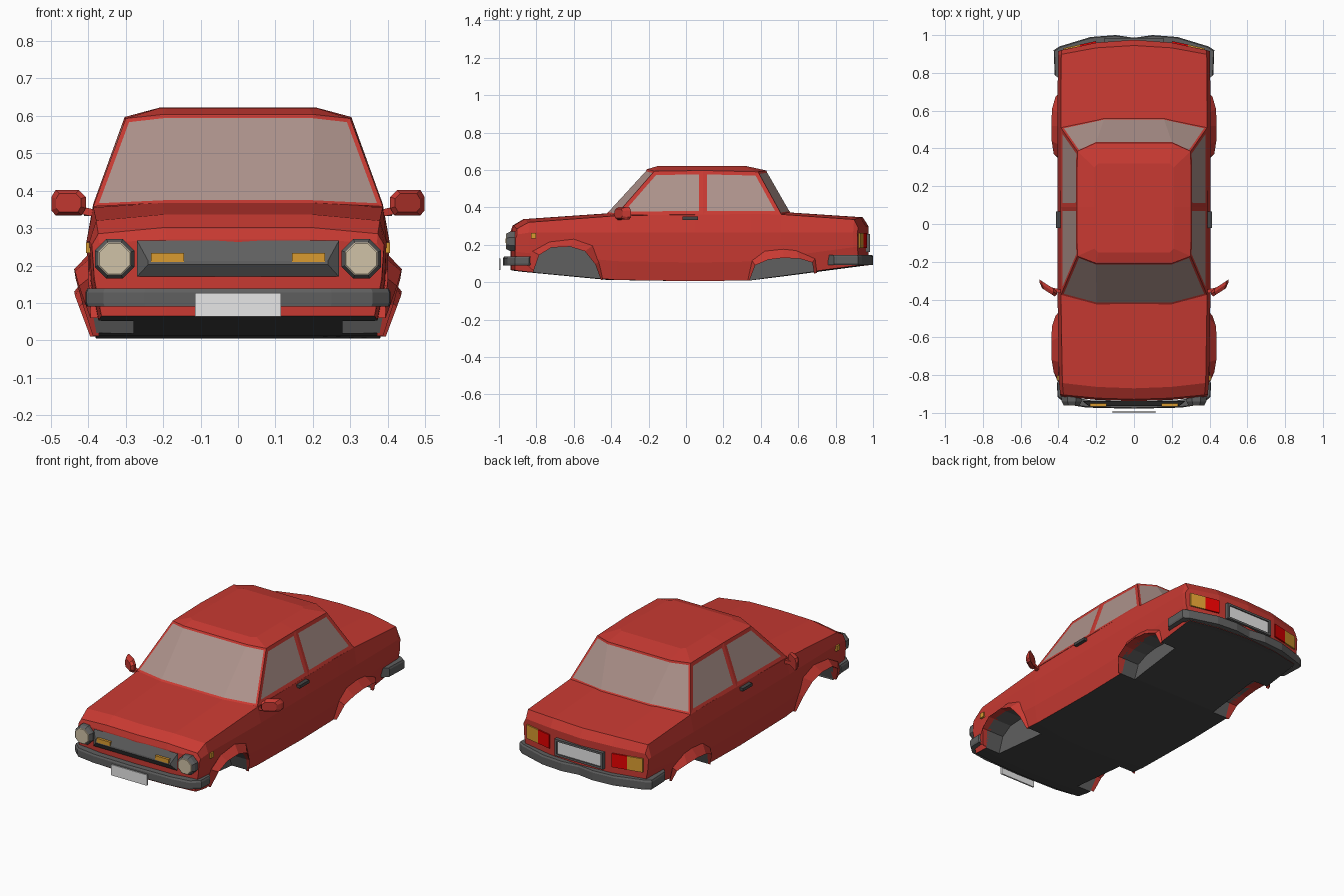
import bpy, bmesh, math

if "Cube" in bpy.data.objects:
    bpy.data.objects.remove(bpy.data.objects["Cube"])

def mat(name, r, g, b):
    m = bpy.data.materials.new(name)
    m.diffuse_color = (r, g, b, 1)
    m.use_nodes = True
    m.node_tree.nodes["Principled BSDF"].inputs["Base Color"].default_value = m.diffuse_color
    return m

RED = mat("red_paint", 0.58, 0.042, 0.032)
GLASS = mat("window_glass", 0.42, 0.29, 0.26)
GREY = mat("grey_trim", 0.115, 0.115, 0.115)
DARK = mat("dark_underside", 0.06, 0.06, 0.06)
PLATE = mat("plate_grey", 0.80, 0.80, 0.80)
LENS = mat("lamp_cream", 0.63, 0.54, 0.39)
AMBER = mat("amber_lens", 0.70, 0.33, 0.03)
TAIL = mat("tail_red", 0.80, 0.0, 0.0)

def make(name, verts, faces, *mats):
    me = bpy.data.meshes.new(name)
    me.from_pydata(verts, [], faces)
    for m in mats:
        me.materials.append(m)
    bm = bmesh.new()
    bm.from_mesh(me)
    bmesh.ops.recalc_face_normals(bm, faces=bm.faces)
    bm.to_mesh(me)
    bm.free()
    ob = bpy.data.objects.new(name, me)
    bpy.context.collection.objects.link(ob)
    return ob

def loft(name, rings, *mats, caps=True):
    n = len(rings[0])
    faces = [(r * n + i, r * n + (i + 1) % n, (r + 1) * n + (i + 1) % n, (r + 1) * n + i)
             for r in range(len(rings) - 1) for i in range(n)]
    if caps:
        faces += [tuple(range(n)), tuple(range((len(rings) - 1) * n, len(rings) * n))]
    return make(name, [p for r in rings for p in r], faces, *mats)

def slab(name, x0, x1, z0, z1, yf, d0, d1, m):
    """Block following a surface y = yf(x), from offset d0 to d1."""
    ring = lambda d: [(x, yf(x) + d, z) for x, z in ((x0, z0), (x1, z0), (x1, z1), (x0, z1))]
    return loft(name, [ring(d0), ring(d1)], m)

# --- lower body: cross-sections along y (y, bow, floor z, shoulder z, top z, width)
stations = [(-.938, .025, .065, .26, .27, .96), (-.928, .025, .062, .285, .302, .965),
            (-.87, .03, .055, .32, .337, .98), (-.42, .05, .012, .355, .368, 1),
            (.05, 0, .005, .362, .37, 1), (.35, 0, .01, .365, .373, 1),
            (.55, -.04, .035, .362, .373, 1), (.945, -.05, .087, .335, .347, .995),
            (.975, -.058, .09, .29, .30, .99)]
verts, faces = [], []
for y, bow, zb, zs, zt, w in stations:
    half = [(0, zb), (.2, zb), (.38, zb), (.4, zb + .1), (.405, min(.265, zs - .03)),
            (.387, zs), (.2, zt), (0, zt)]
    full = half + [(-x, z) for x, z in half[-2:0:-1]]
    verts += [(x * w, y + bow * (x / .4) ** 2, z) for x, z in full]
N = 14
for s in range(len(stations) - 1):
    for i in range(N):
        j = (i + 1) % N
        faces.append((s * N + i, s * N + j, s * N + N + j, s * N + N + i))
for base in (0, (len(stations) - 1) * N):
    for f in ([0, 1, 6, 7], [1, 2, 3, 4, 5, 6]):
        faces.append([base + i for i in f])
        faces.append([base + (N - i) % N for i in f])
body = make("car_body", verts, faces, RED, DARK, GREY)
for p in body.data.polygons:
    p.material_index = 1 if p.normal.z < -.8 else 0

# --- wheel wells cut into the body
front_arch = [(-.815, .06), (-.785, .145), (-.72, .185), (-.62, .19), (-.54, .165), (-.485, .095), (-.455, .012)]
rear_arch = [(.34, .01), (.37, .09), (.44, .12), (.52, .13), (.61, .125), (.675, .105), (.685, .045)]
cv, cf = [], []
for arch in (front_arch, rear_arch):
    prof = [(arch[0][0], -.1)] + arch + [(arch[-1][0], -.1)]
    n = len(prof)
    for s in (1, -1):
        b = len(cv)
        cv += [(s * x, y, z) for x in (.28, .55) for y, z in prof]
        cf += [(b + i, b + (i + 1) % n, b + n + (i + 1) % n, b + n + i) for i in range(n)]
        cf += [tuple(range(b, b + n)), tuple(range(b + n, b + 2 * n))]
cutter = make("wheel_well_cutter", cv, cf, RED, DARK, GREY)
for p in cutter.data.polygons:
    p.material_index = 2
cutter.hide_render = True
mod = body.modifiers.new("wells", 'BOOLEAN')
mod.operation, mod.solver, mod.object = 'DIFFERENCE', 'EXACT', cutter
bpy.context.view_layer.objects.active = body
bpy.ops.object.modifier_apply(modifier="wells")
bpy.data.objects.remove(cutter)

# --- fender flares around the wells
front_out = [(-.86, .10), (-.82, .165), (-.73, .215), (-.60, .23), (-.50, .195), (-.465, .11), (-.445, .012)]
rear_out = [(.33, .01), (.35, .12), (.42, .168), (.52, .178), (.59, .17), (.69, .125), (.70, .05)]
bulge = [.395, .425, .436, .438, .434, .415, .388]
for name, arch, out in (("front_flare", front_arch, front_out), ("rear_flare", rear_arch, rear_out)):
    for s in (1, -1):
        v = []
        for (ya, za), (yo, zo), x in zip(arch, out, bulge):
            xo = min(.4, .378 + zo * .15)
            v += [(s * xo, yo, zo), (s * x, ya, za), (s * .372, ya, za)]
        f = [(3 * i + k, 3 * i + k + 1, 3 * i + k + 4, 3 * i + k + 3) for i in range(6) for k in (0, 1)]
        make(name, v, f, RED)

# --- cabin: columns of base, window top and roof points
cols = [((.2, -.425, .367), (.2, -.208, .604), (.19, -.15, .621)),
        ((.387, -.375, .358), (.3, -.17, .593), (.21, -.13, .621)),
        ((.388, .09, .362), (.303, .09, .597), (.21, .09, .622)),
        ((.387, .51, .362), (.3, .385, .59), (.21, .30, .621)),
        ((.16, .56, .37), (.2, .43, .597), (.19, .32, .621))]
cols += [tuple((-x, y, z) for x, y, z in c) for c in reversed(cols)]
cabin = loft("cabin", [[c[k] for c in cols] for k in range(3)], RED, GLASS)
bm = bmesh.new()
bm.from_mesh(cabin.data)
bm.faces.ensure_lookup_table()
groups = [([bm.faces[i] for i in g], t) for g, t in
          (((0, 8, 9), .012), ((1,), .021), ((2,), .021), ((3, 4, 5), .012), ((6,), .021), ((7,), .021))]
for g, t in groups:
    bmesh.ops.inset_region(bm, faces=g, thickness=t, depth=-.002, use_even_offset=True)
    for f in g:
        f.material_index = 1
bm.to_mesh(cabin.data)
bm.free()

# --- bumpers swept round the corners
def bumper(name, path, z0, z1):
    pts = [(-x, y) for x, y in reversed(path) if x > 0] + path
    rings = []
    for x, y in pts:
        xi, yi = x * .92, y * .96
        rings.append([(x * .99, y, z0), (x, y, z0 + .01), (x, y, z1 - .01), (x * .99, y * .995, z1),
                      (xi, yi, z1), (xi, yi, z0)])
    return loft(name, rings, GREY)

bumper("front_bumper", [(0, -.978), (.25, -.972), (.36, -.955), (.405, -.915), (.408, -.84)], .09, .138)
bumper("rear_bumper", [(0, .986), (.1, 1.0), (.23, .99), (.395, .94), (.425, .92), (.42, .79)], .092, .146)

# --- grille wedge and number plate
gb = [(-.27, -.94, .17), (.27, -.94, .17), (.27, -.936, .267), (-.27, -.936, .267)]
gr = [(-.24, -.963, .203), (.24, -.963, .203), (.24, -.962, .212), (-.24, -.962, .212)]
loft("grille", [gb, gr], GREY)
slab("front_plate", -.115, .115, .064, .126, lambda x: -1, 0, .009, PLATE)

# --- rear plate and frame
rear = lambda x: .975 - min(abs(x), .2) * .0725 - max(abs(x) - .2, 0) * .22
flat = lambda x: .968
slab("rear_plate", -.14, .14, .174, .246, flat, 0, .01, PLATE)
for z0, z1 in ((.162, .174), (.246, .258)):
    slab("rear_plate_frame_rail", -.155, .155, z0, z1, flat, -.02, .017, GREY)

def octagon(cx, cz, r, y):
    return [(cx + r * math.cos(a), y, cz + r * math.sin(a))
            for a in (math.pi / 8 + i * math.pi / 4 for i in range(8))]

def mirror_ring(s, f, y):
    """Chamfered rectangle, swept back towards its outer end."""
    shape = [(1, .45), (.75, 1), (-.6, 1), (-1, .45), (-1, -.45), (-.75, -1), (.75, -1), (1, -.6)]
    return [(s * (.453 + .046 * f * u), y + .03 * f * u, .368 + .034 * f * v) for u, v in shape]

for s in (1, -1):
    # headlights
    cx = .33 * s
    loft("headlight_housing", [octagon(cx, .218, r, y)
                               for r, y in ((.05, -.89), (.057, -.915), (.057, -.94), (.047, -.957))], GREY)
    loft("headlight_lens", [octagon(cx, .218, r, y) for r, y in ((.047, -.95), (.047, -.96), (.044, -.962))], LENS)
    # indicators, side markers and tail lights
    slab("front_indicator", .145 * s, .232 * s, .21, .234, lambda x: -.966, 0, .02, AMBER)
    slab("side_marker", .375 * s, .407 * s, .233, .262, lambda x: -.828, 0, .027, AMBER)
    slab("tail_light", .2 * s, .285 * s, .183, .262, rear, -.02, .008, TAIL)
    slab("rear_indicator", .285 * s, .372 * s, .183, .262, rear, -.02, .008, AMBER)
    slab("rear_plate_frame_side", .14 * s, .155 * s, .162, .258, flat, -.02, .017, GREY)
    # door handle
    slab("door_handle", .38 * s, .412 * s, .333, .35, lambda x: -.02, 0, .085, DARK)
    # wing mirror: chamfered head and arm
    loft("wing_mirror", [mirror_ring(s, f, y) for f, y in ((1, -.325), (1, -.342), (.72, -.362))], RED)
    arm = [[(s * x, y + dy, z + dz) for dy, dz in ((-.01, -.01), (.01, -.01), (.01, .01), (-.01, .01))]
           for x, y, z in ((.375, -.36, .338), (.44, -.345, .352))]
    loft("mirror_arm", arm, RED)
